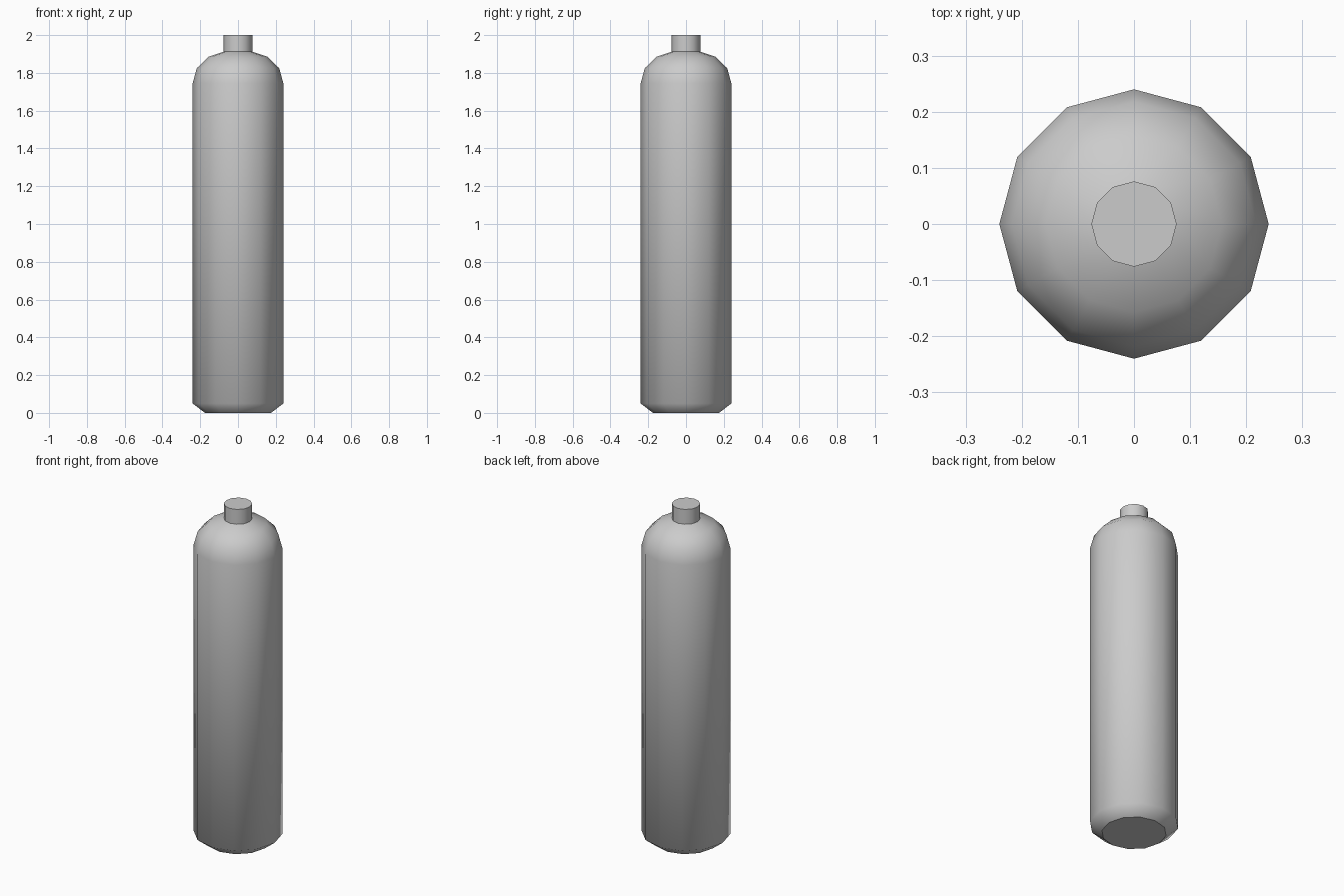
import bpy, bmesh
from math import cos, sin, tau

cube = bpy.data.objects.get("Cube")
if cube:
    bpy.data.objects.remove(cube, do_unlink=True)

SIDES = 12

metal = bpy.data.materials.new("light_grey_metal")
metal.use_nodes = True
grey = (0.6, 0.6, 0.6, 1)
metal.diffuse_color = grey
metal.node_tree.nodes["Principled BSDF"].inputs["Base Color"].default_value = grey


def turned_part(name, profile):
    """Spin a (radius, height) profile round z, smooth sides with crisp flat caps."""
    bm = bmesh.new()
    rings = [[bm.verts.new((r * cos(tau * i / SIDES), r * sin(tau * i / SIDES), z))
              for i in range(SIDES)] for r, z in profile]
    for low, high in zip(rings, rings[1:]):
        for i in range(SIDES):
            j = (i + 1) % SIDES
            bm.faces.new((low[i], low[j], high[j], high[i])).smooth = True
    caps = [bm.faces.new(rings[0][::-1]), bm.faces.new(rings[-1])]
    for cap in caps:
        for edge in cap.edges:
            edge.smooth = False
    mesh = bpy.data.meshes.new(name)
    bm.to_mesh(mesh)
    bm.free()
    mesh.materials.append(metal)
    obj = bpy.data.objects.new(name, mesh)
    bpy.context.collection.objects.link(obj)
    return obj


# Tank with chamfered base and rounded shoulder
turned_part("tank_body", [(0.175, 0), (0.24, 0.05), (0.24, 1.745),
                          (0.218, 1.825), (0.157, 1.885), (0.076, 1.912)])

# Short outlet on top
turned_part("neck", [(0.076, 1.912), (0.076, 2)])
